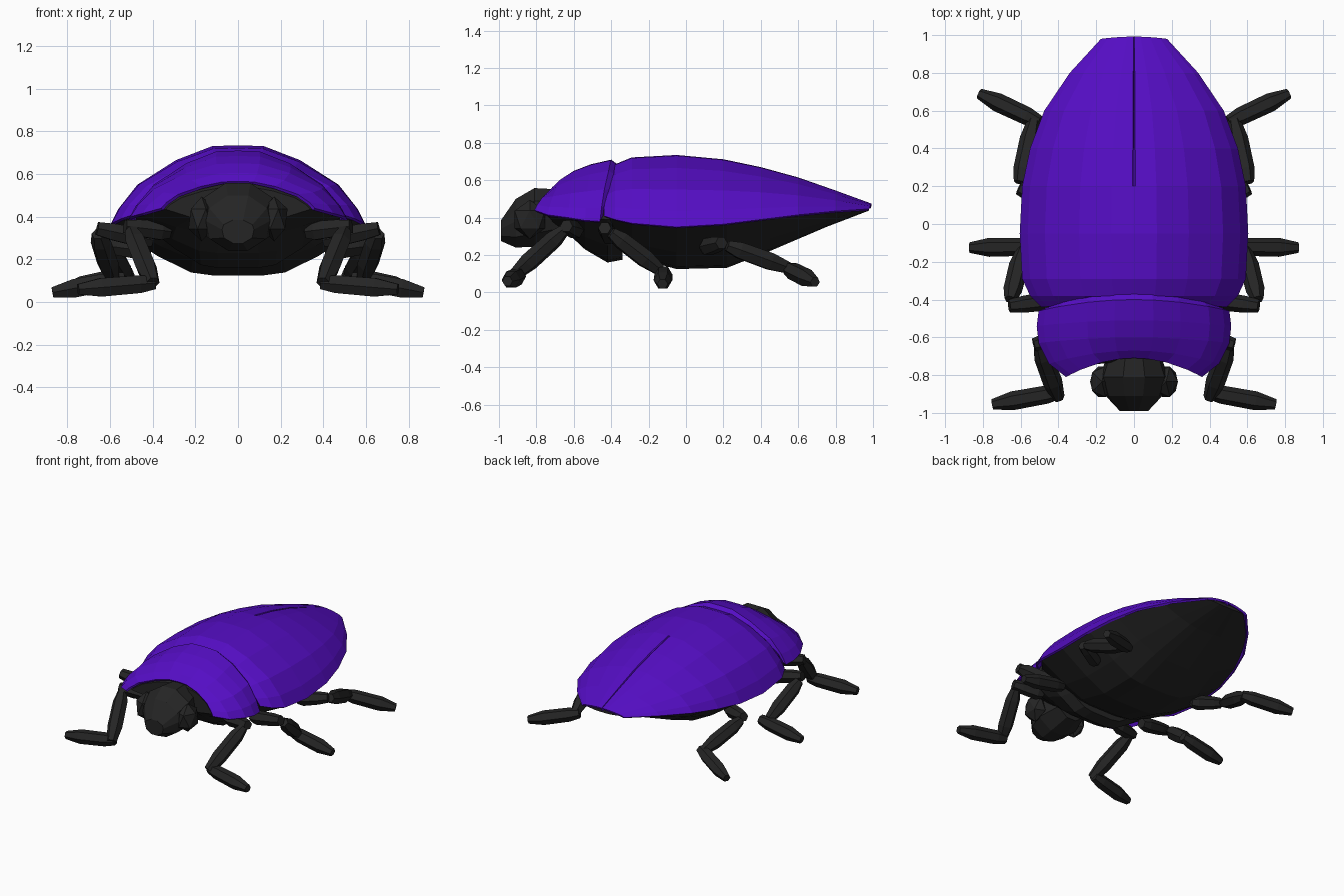
import bpy, bmesh, math
from mathutils import Vector, Matrix

if "Cube" in bpy.data.objects:
    bpy.data.objects.remove(bpy.data.objects["Cube"])


def material(name, rgb):
    m = bpy.data.materials.new(name)
    m.diffuse_color = (*rgb, 1)
    m.use_nodes = True
    m.node_tree.nodes["Principled BSDF"].inputs["Base Color"].default_value = m.diffuse_color
    return m


PURPLE = material("purple_shell", (0.09, 0.004, 0.55))
BLACK = material("black_body", (0.018, 0.018, 0.018))


def add_object(name, bm, mat):
    me = bpy.data.meshes.new(name)
    bm.to_mesh(me)
    bm.free()
    me.materials.append(mat)
    ob = bpy.data.objects.new(name, me)
    bpy.context.collection.objects.link(ob)
    return ob


def loft(name, sections, half, mat, closed=True, seam_from=None):
    """Sections: y, half width, edge z, top z, bottom z, notch. half: (u, t), t>0 up, t<0 down."""
    upper = [p for p in half if p[1] >= 0]
    lower = [p for p in half if p[1] < 0]
    prof = upper + [(-u, t) for u, t in reversed(upper) if u]
    if closed:
        prof += [(-u, t) for u, t in lower] + [p for p in reversed(lower) if p[0]]
    bm = bmesh.new()
    rings = []
    for y, w, ze, zt, zb, notch in sections:
        ring = []
        for u, t in prof:
            z = ze + t * ((zt - ze) if t > 0 else (ze - zb))
            if seam_from is not None and u == 0 and y > seam_from:
                z -= 0.012
            ring.append(bm.verts.new((u * w, y + notch * (1 - u * u), z)))
        rings.append(ring)
    n = len(prof)
    for a, b in zip(rings, rings[1:]):
        for j in range(n if closed else n - 1):
            k = (j + 1) % n
            bm.faces.new((a[j], b[j], b[k], a[k]))
    if closed:
        bm.faces.new(rings[0])
        bm.faces.new(rings[-1][::-1])
    ob = add_object(name, bm, mat)
    if not closed:
        s = ob.modifiers.new("thickness", 'SOLIDIFY')
        s.thickness, s.offset = 0.015, -1
    return ob


DOME = [(1, 0), (.93, .22), (.78, .52), (.48, .82), (.2, .99)]
UNDER = [(.63, -.61), (.37, -.94), (.2, -1)]

# Wing cases with a fine seam toward the tail
loft("wing_cases", [
    (-.44, .49, .41, .62, 0, .02), (-.38, .55, .39, .685, 0, 0), (-.29, .592, .37, .722, 0, 0),
    (-.05, .605, .35, .735, 0, 0), (.2, .592, .365, .712, 0, 0), (.40, .55, .39, .67, 0, 0),
    (.60, .475, .415, .615, 0, 0), (.80, .34, .435, .545, 0, 0), (.98, .175, .447, .475, 0, .012)],
    DOME + [(.012, 1), (0, 1)], PURPLE, closed=False, seam_from=.38)

# Shield behind the head, notched at the front
loft("neck_shield", [
    (-.81, .36, .44, .565, 0, .10), (-.74, .45, .415, .605, 0, .07), (-.63, .505, .40, .65, 0, .03),
    (-.54, .515, .385, .685, 0, .03), (-.46, .505, .38, .71, 0, .06), (-.445, .47, .41, .68, 0, .085)],
    DOME + [(0, 1)], PURPLE, closed=False)

# Abdomen
loft("abdomen", [
    (-.42, .46, .40, .55, .26, 0), (-.29, .575, .375, .60, .19, 0), (-.05, .595, .355, .62, .125, 0),
    (.22, .58, .37, .60, .132, 0), (.45, .525, .40, .56, .222, 0), (.75, .365, .432, .51, .35, 0),
    (.97, .17, .45, .46, .438, .01)],
    DOME + UNDER, BLACK)

# Chest below the shield
loft("chest", [
    (-.77, .34, .435, .54, .37, .07), (-.66, .46, .41, .60, .315, .03), (-.54, .49, .40, .63, .23, 0),
    (-.42, .47, .39, .64, .16, 0), (-.34, .42, .39, .62, .175, 0)],
    DOME + UNDER, BLACK)

# Head
loft("head", [
    (-.99, .075, .34, .385, .275, 0), (-.91, .15, .38, .50, .24, 0),
    (-.81, .18, .42, .558, .245, 0), (-.66, .13, .43, .55, .29, 0)],
    [(1, 0), (.9, .5), (.32, 1), (.88, -.6), (.3, -1)], BLACK)

# Eyes
bm = bmesh.new()
for side in (-1, 1):
    bmesh.ops.create_icosphere(
        bm, subdivisions=1, radius=1,
        matrix=Matrix.Translation((side * .17, -.835, .39)) @ Matrix.Diagonal((.07, .095, .105, 1)))
add_object("eyes", bm, BLACK)


def limb(bm, a, b, radii):
    """Six-sided tapered segment from a to b."""
    a, b = Vector(a), Vector(b)
    rot = (b - a).to_track_quat('Z', 'Y')
    rings = []
    for f, r in zip((0, .2, .7, 1), radii):
        c = a.lerp(b, f)
        rings.append([bm.verts.new(c + rot @ Vector((r * math.cos(i * math.pi / 3),
                                                     r * math.sin(i * math.pi / 3), 0)))
                      for i in range(6)])
    for p, q in zip(rings, rings[1:]):
        for i in range(6):
            k = (i + 1) % 6
            bm.faces.new((p[i], p[k], q[k], q[i]))
    bm.faces.new(rings[0][::-1])
    bm.faces.new(rings[-1])


HIP = (.035, .05, .045, .035)
SHIN = (.032, .05, .052, .034)
FOOT = (.034, .048, .05, .028)

# Legs: hip, shin and foot, mirrored left to right
legs = {
    "front_legs": [(.32, -.58, .33), (.53, -.64, .355), (.50, -.65, .335), (.40, -.92, .09),
                   (.39, -.89, .09), (.75, -.955, .06)],
    "middle_legs": [(.40, -.40, .29), (.66, -.435, .345), (.655, -.40, .32), (.59, -.14, .12),
                    (.53, -.12, .11), (.87, -.125, .045)],
    "hind_legs": [(.42, .10, .24), (.61, .19, .265), (.605, .22, .25), (.53, .55, .13),
                  (.50, .54, .13), (.82, .69, .055)],
}
for name, p in legs.items():
    bm = bmesh.new()
    for i, radii in enumerate((HIP, SHIN, FOOT)):
        limb(bm, p[2 * i], p[2 * i + 1], radii)
    ob = add_object(name, bm, BLACK)
    ob.modifiers.new("mirror", 'MIRROR').use_mirror_merge = False
